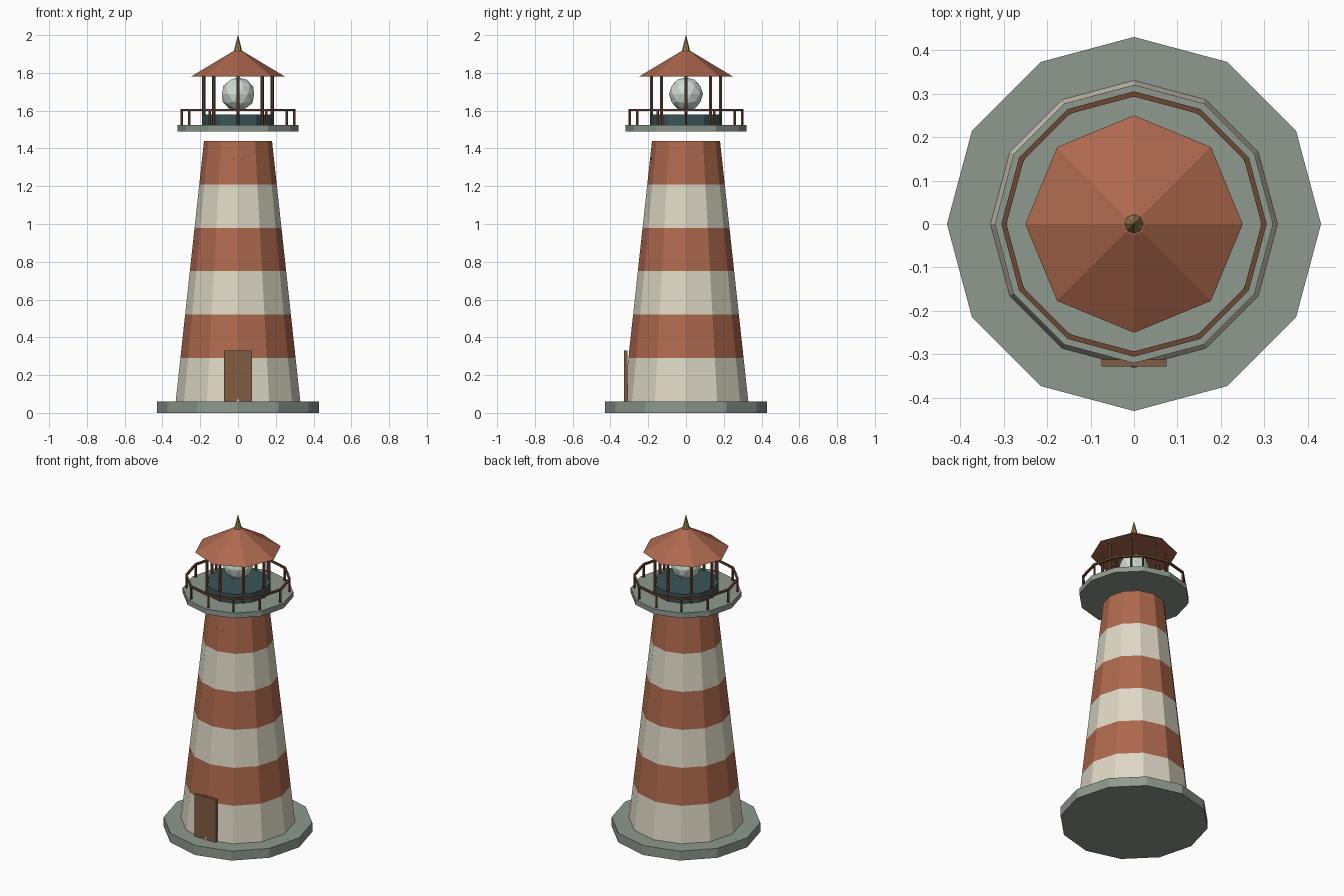
import bpy, bmesh, math
from mathutils import Vector

if "Cube" in bpy.data.objects:
    bpy.data.objects.remove(bpy.data.objects["Cube"])


def mat(name, r, g, b):
    m = bpy.data.materials.new(name)
    m.diffuse_color = (r, g, b, 1)
    m.use_nodes = True
    m.node_tree.nodes["Principled BSDF"].inputs["Base Color"].default_value = m.diffuse_color
    return m


RED = mat("red_paint", 0.42, 0.14, 0.075)
CREAM = mat("cream_paint", 0.72, 0.68, 0.55)
STONE = mat("stone", 0.27, 0.32, 0.27)
TEAL = mat("teal_metal", 0.04, 0.09, 0.10)
WOOD = mat("wood", 0.22, 0.11, 0.055)
IRON = mat("rusty_iron", 0.15, 0.065, 0.035)
GLASS = mat("lamp_glass", 0.62, 0.72, 0.66)
BRASS = mat("brass", 0.36, 0.24, 0.09)
DARK = mat("window_dark", 0.05, 0.07, 0.08)


def finish(name, bm, mats):
    bmesh.ops.recalc_face_normals(bm, faces=bm.faces)
    me = bpy.data.meshes.new(name)
    bm.to_mesh(me)
    bm.free()
    for m in mats:
        me.materials.append(m)
    ob = bpy.data.objects.new(name, me)
    bpy.context.collection.objects.link(ob)
    return ob


def lathe(name, sides, profile, mats):
    """Stack of n-sided rings (radius, z), capped; materials alternate per band."""
    bm = bmesh.new()
    rings = []
    for r, z in profile:
        rings.append([bm.verts.new((r * math.cos(2 * math.pi * i / sides),
                                    r * math.sin(2 * math.pi * i / sides), z))
                      for i in range(sides)])
    for k in range(len(rings) - 1):
        a, b = rings[k], rings[k + 1]
        for i in range(sides):
            j = (i + 1) % sides
            bm.faces.new((a[i], a[j], b[j], b[i])).material_index = k % len(mats)
    bm.faces.new(rings[0])
    bm.faces.new(rings[-1]).material_index = (len(rings) - 2) % len(mats)
    return finish(name, bm, mats)


def box(name, lo, hi, m):
    bm = bmesh.new()
    bmesh.ops.create_cube(bm, size=1)
    lo, hi = Vector(lo), Vector(hi)
    for v in bm.verts:
        v.co = (lo + hi) / 2 + v.co * (hi - lo)
    return finish(name, bm, [m])


def posts(name, count, radius, thick, z0, z1, m):
    """Ring of upright posts."""
    for i in range(count):
        a = 2 * math.pi * i / count
        ob = lathe(f"{name}_{i + 1}", 6, [(thick, z0), (thick, z1)], [m])
        ob.location = (radius * math.cos(a), radius * math.sin(a), 0)


# Base and striped tower
lathe("base", 12, [(0.43, 0), (0.43, 0.06)], [STONE])
lathe("tower", 12, [(0.33 - 0.025 * k, 0.06 + 0.23 * k) for k in range(7)], [CREAM, RED])

# Door and small window just breaking the wall
box("door", (-0.075, -0.328, 0.06), (0.075, -0.311, 0.33), WOOD)
box("window", (-0.026, -0.1845, 1.27), (0.026, -0.165, 1.35), DARK)

# Gallery floor and railing
lathe("gallery", 12, [(0.32, 1.49), (0.32, 1.523)], [STONE])
posts("rail_post", 12, 0.298, 0.007, 1.52, 1.605, IRON)
bm = bmesh.new()
rings = []
for i in range(12):
    a = math.pi * i / 6
    rings.append([bm.verts.new((r * math.cos(a), r * math.sin(a), z))
                  for r, z in ((0.293, 1.598), (0.305, 1.598), (0.305, 1.61), (0.293, 1.61))])
for i in range(12):
    p, q = rings[i], rings[(i + 1) % 12]
    for k in range(4):
        bm.faces.new((p[k], p[(k + 1) % 4], q[(k + 1) % 4], q[k]))
finish("handrail", bm, [IRON])

# Lantern room
lathe("lantern_base", 12, [(0.188, 1.523), (0.188, 1.58)], [TEAL])
posts("lantern_post", 8, 0.182, 0.009, 1.523, 1.79, IRON)
bm = bmesh.new()
bmesh.ops.create_icosphere(bm, subdivisions=2, radius=0.09)
finish("lamp", bm, [GLASS]).location.z = 1.687

# Roof and finial
lathe("roof", 8, [(0.25, 1.78), (0.025, 1.915)], [RED])
lathe("finial", 8, [(0.023, 1.91), (0.001, 2.0)], [BRASS])
